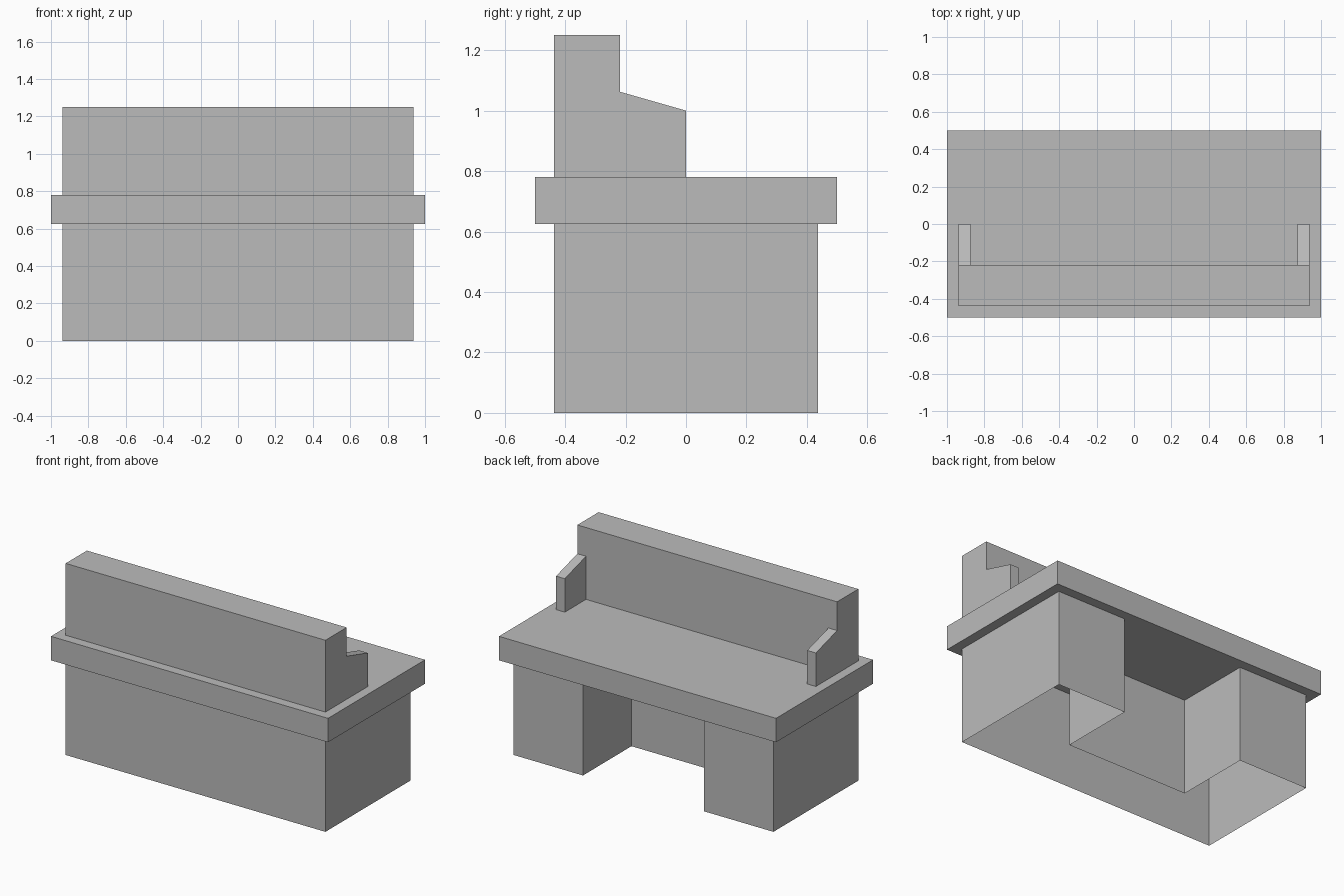
import bpy, bmesh
from mathutils import Vector

if "Cube" in bpy.data.objects:
    bpy.data.objects.remove(bpy.data.objects["Cube"], do_unlink=True)

# One plain grey for the whole desk
grey = bpy.data.materials.new("plain grey")
grey.use_nodes = True
grey.diffuse_color = (0.5, 0.5, 0.5, 1)
grey.node_tree.nodes["Principled BSDF"].inputs["Base Color"].default_value = (0.5, 0.5, 0.5, 1)


def prism(name, outline, direction, capped=True):
    """Sweep a closed outline along a direction, with or without end faces."""
    bm = bmesh.new()
    start = [bm.verts.new(p) for p in outline]
    end = [bm.verts.new(Vector(p) + Vector(direction)) for p in outline]
    n = len(outline)
    for i in range(n):
        j = (i + 1) % n
        bm.faces.new((start[i], start[j], end[j], end[i]))
    if capped:
        bm.faces.new(start[::-1])
        bm.faces.new(end)
    bmesh.ops.recalc_face_normals(bm, faces=bm.faces)
    mesh = bpy.data.meshes.new(name)
    bm.to_mesh(mesh)
    bm.free()
    mesh.materials.append(grey)
    obj = bpy.data.objects.new(name, mesh)
    bpy.context.collection.objects.link(obj)
    return obj


def box(name, x, y, z, height):
    return prism(name, [(-x, y[0], z), (x, y[0], z), (x, y[1], z), (-x, y[1], z)], (0, 0, height))


SIDE, FRONT, BACK = 0.9375, -0.4375, 0.4375
TOP_LOW, TOP_HIGH = 0.625, 0.78125
SHELF_BACK = -0.21875

# U-shaped hollow base with knee space at the back, open underneath
KNEE_X, KNEE_Y = 0.4375, -0.0625
half = [(SIDE, FRONT), (SIDE, BACK), (KNEE_X, BACK), (KNEE_X, KNEE_Y)]
plan = half + [(-x, y) for x, y in reversed(half)]
prism("desk_base", [(x, y, 0) for x, y in plan], (0, 0, TOP_LOW), capped=False)

# Overhanging desktop
box("desktop", 1, (-0.5, 0.5), TOP_LOW, TOP_HIGH - TOP_LOW)

# Raised front counter
box("raised_counter", SIDE, (FRONT, SHELF_BACK), TOP_HIGH, 1.25 - TOP_HIGH)

# Sloped wings at both ends of the counter
wing = [(SHELF_BACK, TOP_HIGH), (0, TOP_HIGH), (0, 1.0), (SHELF_BACK, 1.0625)]
for name, sign in (("left_wing", 1), ("right_wing", -1)):
    prism(name, [(sign * SIDE, y, z) for y, z in wing], (-sign * 0.0625, 0, 0))
